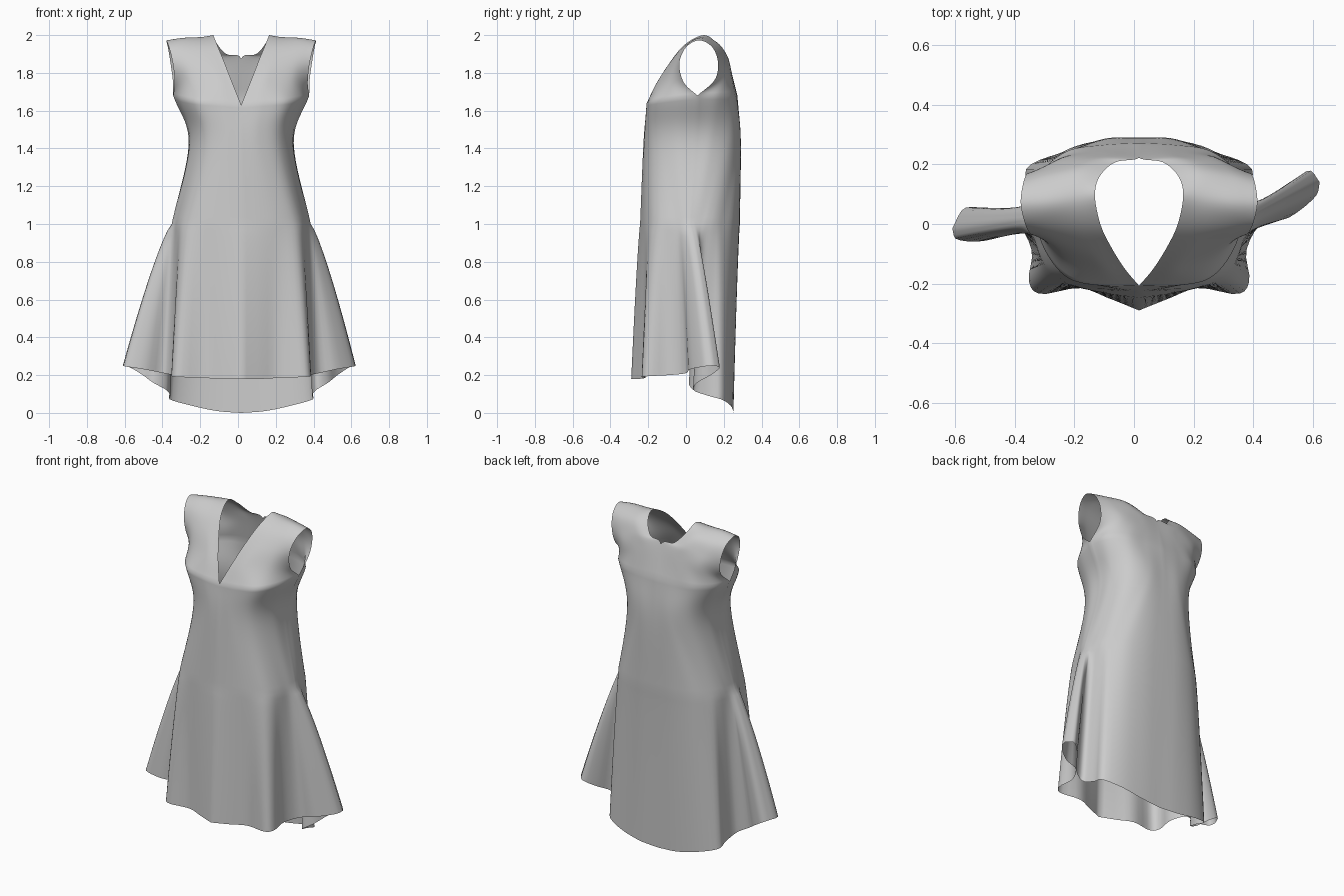
import bpy, bmesh
from mathutils import Vector

if "Cube" in bpy.data.objects:
    bpy.data.objects.remove(bpy.data.objects["Cube"])

CX = 0.017      # the garment's centre line sits slightly off x = 0
N = 32          # columns per quarter of the dress


def spline(pts, t):
    """Catmull-Rom through pts, t in 0..1."""
    n = len(pts) - 1
    i = min(int(t * n), n - 1)
    f = t * n - i
    b, c = pts[i], pts[i + 1]
    a = pts[i - 1] if i > 0 else b * 2 - c
    d = pts[i + 2] if i + 2 <= n else c * 2 - b
    return 0.5 * (b * 2 + (c - a) * f + (a * 2 - b * 5 + c * 4 - d) * f ** 2
                  + (b * 3 - a - c * 3 + d) * f ** 3)


def sample(pts, z=None):
    vs = [Vector(p if z is None else (*p, z)) for p in pts]
    return [spline(vs, k / N) for k in range(N + 1)]


# Yoke rows, each from neck edge to armhole edge, running front chest -> shoulder -> back
front_chest = [(0, -.207, 1.63), (.12, -.207, 1.64), (.24, -.18, 1.65), (.32, -.08, 1.665), (.36, .06, 1.68)]
back_chest = [(0, .272, 1.68), (.12, .265, 1.68), (.24, .245, 1.68), (.33, .17, 1.68), (.36, .06, 1.68)]
shoulder_rows = [
    [(.048, -.15, 1.75), (.14, -.15, 1.75), (.27, -.10, 1.755), (.352, -.012, 1.75)],
    [(.095, -.075, 1.87), (.18, -.075, 1.865), (.28, -.06, 1.86), (.362, -.035, 1.85)],
    [(.13, 0, 1.955), (.21, 0, 1.95), (.31, 0, 1.945), (.382, 0, 1.935)],
    [(.148, .095, 2.0), (.21, .085, 1.99), (.31, .075, 1.985), (.397, .07, 1.972)],
    [(.132, .16, 1.96), (.21, .165, 1.96), (.31, .155, 1.945), (.388, .14, 1.935)],
    [(.08, .207, 1.9), (.17, .212, 1.9), (.28, .2, 1.87), (.374, .17, 1.85)],
    [(0, .222, 1.875), (.12, .235, 1.83), (.26, .222, 1.79), (.362, .15, 1.76)],
]
# Waist and hip sections, centre -> side seam
front_waist = [(0, -.225), (.1, -.215), (.2, -.17), (.265, -.06), (.278, .05)]
back_waist = [(0, .29), (.12, .285), (.22, .235), (.272, .14), (.278, .05)]
front_hip = [(0, -.243), (.1, -.233), (.19, -.215), (.27, -.185), (.31, -.15),
             (.335, -.1), (.35, -.05), (.36, -.02), (.365, 0), (.368, .02)]
back_hip = [(0, .285), (.13, .28), (.24, .25), (.31, .19), (.34, .15),
            (.355, .11), (.36, .08), (.363, .06), (.366, .04), (.368, .02)]
# Hem with the flared side folds
front_hem = [(0, -.29, .18), (.1, -.25, .18), (.2, -.215, .185), (.33, -.235, .19), (.37, -.19, .195),
             (.36, -.09, .2), (.41, 0, .21), (.5, .02, .23), (.59, .09, .245), (.606, .14, .25)]
back_hem = [(0, .25, 0), (.13, .25, .01), (.27, .235, .04), (.375, .19, .07), (.375, .12, .09),
            (.395, .04, .12), (.46, .06, .16), (.51, .13, .2), (.57, .18, .24), (.606, .14, .25)]

bm = bmesh.new()


def add_grid(rows, side):
    """Skin a grid of points on one side (+1 right, -1 left)."""
    vs = [[bm.verts.new((CX + side * max(p.x, 0), p.y, p.z)) for p in r] for r in rows]
    for r0, r1 in zip(vs, vs[1:]):
        for k in range(len(r0) - 1):
            bm.faces.new((r0[k], r0[k + 1], r1[k + 1], r1[k]))


def loft(rows, steps):
    return [[spline([r[k] for r in rows], j / steps) for k in range(N + 1)]
            for j in range(steps + 1)]


def skirt(hip, hem, side, steps=24):
    """Flare from hip to hem; the left side fold swings forward, the right one back."""
    out = []
    for j in range(steps + 1):
        t = j / steps
        e = t ** 0.8
        row = []
        for a, b in zip(hip, hem):
            y, x = b.y, b.x
            if side < 0 and x > .4:
                y -= .15 * (x - .4) / .2
                x += .1 * (x - .4)
            row.append(Vector((a.x + (x - a.x) * e, a.y + (y - a.y) * e, a.z + (b.z - a.z) * t)))
        out.append(row)
    return out


yoke = [sample(r) for r in [front_chest] + shoulder_rows + [back_chest]]
for side in (1, -1):
    # shoulder yoke with neck and armhole edges
    add_grid(loft(yoke, 48), side)
    # bodice and skirt, front then back
    for chest, waist, hip, hem in ((front_chest, front_waist, front_hip, front_hem),
                                   (back_chest, back_waist, back_hip, back_hem)):
        hip_row = sample(hip, 1.0)
        add_grid(loft([sample(chest), sample(waist, 1.43), hip_row], 24), side)
        add_grid(skirt(hip_row, sample(hem), side), side)

bmesh.ops.remove_doubles(bm, verts=bm.verts, dist=0.0008)
bmesh.ops.recalc_face_normals(bm, faces=bm.faces)
mesh = bpy.data.meshes.new("dress")
bm.to_mesh(mesh)
bm.free()
dress = bpy.data.objects.new("dress", mesh)
bpy.context.collection.objects.link(dress)
mesh.shade_smooth()
